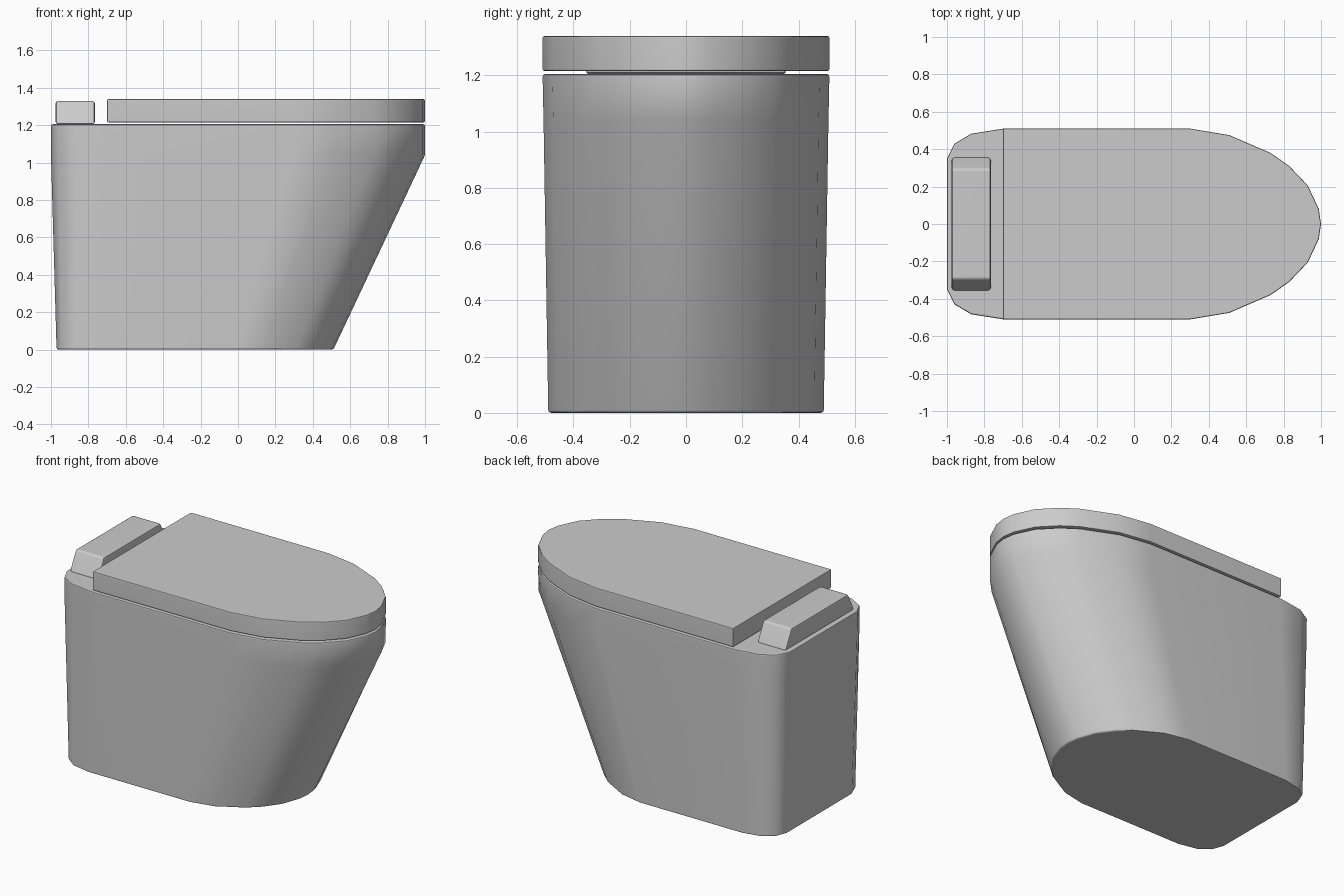
import bpy, bmesh, math

if "Cube" in bpy.data.objects:
    bpy.data.objects.remove(bpy.data.objects["Cube"])

# half outlines in plan, rear to nose (mirrored in y)
FRONT = [(0.30, 0.51), (0.51, 0.475), (0.73, 0.38), (0.83, 0.31),
         (0.93, 0.205), (0.988, 0.08)]
REAR = [(-1.0, 0.35), (-0.96, 0.43), (-0.87, 0.483), (-0.70, 0.51)]


def mirrored(half):
    """Closed counter-clockwise outline with the nose at x = 1."""
    return [(x, -y) for x, y in half] + [(1.0, 0.0)] + [(x, y) for x, y in reversed(half)]


def loft(name, rings, bevel):
    """Skin a stack of equal-length rings, cap both ends, soften hard edges."""
    bm = bmesh.new()
    loops = [[bm.verts.new(p) for p in ring] for ring in rings]
    n = len(loops[0])
    bm.faces.new(loops[0][::-1])
    bm.faces.new(loops[-1])
    for a, b in zip(loops, loops[1:]):
        for i in range(n):
            j = (i + 1) % n
            bm.faces.new((a[i], a[j], b[j], b[i]))
    bmesh.ops.recalc_face_normals(bm, faces=bm.faces[:])
    hard = [e for e in bm.edges if e.calc_face_angle(0) > math.radians(40)]
    bmesh.ops.bevel(bm, geom=hard, offset=bevel, offset_type='OFFSET',
                    segments=2, profile=0.5, affect='EDGES', clamp_overlap=True)
    mesh = bpy.data.meshes.new(name)
    bm.to_mesh(mesh)
    bm.free()
    ob = bpy.data.objects.new(name, mesh)
    bpy.context.collection.objects.link(ob)
    bpy.ops.object.select_all(action='DESELECT')
    ob.select_set(True)
    bpy.context.view_layer.objects.active = ob
    bpy.ops.object.shade_smooth_by_angle(angle=math.radians(35))
    mod = ob.modifiers.new("face_weighting", 'WEIGHTED_NORMAL')
    mod.keep_sharp = True
    return ob


# pedestal body: narrower foot, raked nose, short upright rim
rim = mirrored(REAR + FRONT)
loft("bowl_body", [
    [(-0.23 + 0.74 * x, 0.96 * y, 0.0) for x, y in rim],
    [(x, 0.993 * y, 1.04) for x, y in rim],
    [(x, y, 1.205) for x, y in rim],
], 0.01)

# flat lid, square at the hinge end
lid = mirrored([(-0.70, 0.51)] + FRONT)
loft("lid", [[(x, y, z) for x, y in lid] for z in (1.215, 1.34)], 0.008)

# hinge housing with sloping ends
loft("hinge_housing", [
    [(-0.975, -w, z), (-0.765, -w, z), (-0.765, w, z), (-0.975, w, z)]
    for w, z in ((0.36, 1.205), (0.295, 1.33))
], 0.014)
